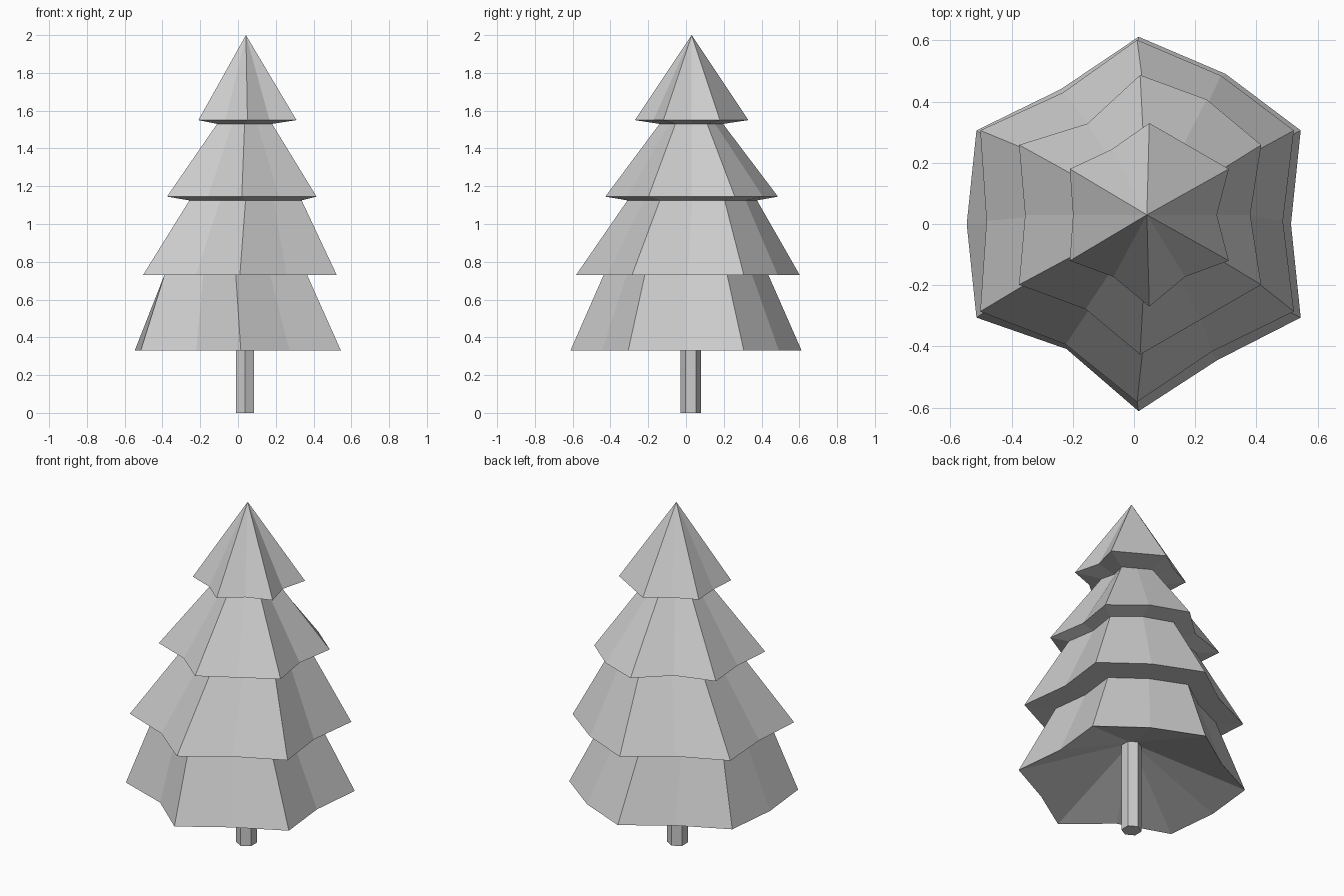
import bpy, bmesh
from math import cos, sin, pi

if "Cube" in bpy.data.objects:
    bpy.data.objects.remove(bpy.data.objects["Cube"])


def make_object(name, bm):
    bmesh.ops.recalc_face_normals(bm, faces=bm.faces)
    mesh = bpy.data.meshes.new(name)
    bm.to_mesh(mesh)
    bm.free()
    obj = bpy.data.objects.new(name, mesh)
    bpy.context.collection.objects.link(obj)
    return obj


def ring(bm, cx, cy, z, radius, mids):
    """Hexagon with corners on +-y; each side's midpoint is pushed in or out."""
    verts = []
    for i in range(12):
        a = i * pi / 6
        r = radius if i % 2 else radius * cos(pi / 6) * mids[i // 2]
        verts.append(bm.verts.new((cx + r * cos(a), cy + r * sin(a), z)))
    return verts


def bridge(bm, a, b):
    for i in range(len(a)):
        j = (i + 1) % len(a)
        bm.faces.new((a[i], a[j], b[j], b[i]))


# Skirts, bottom to top: rim (cx, cy, z, radius),
# inner edge under the rim (cx, cy, z, radius), side midpoint factors (E, NE, NW, W, SW, SE)
tiers = [
    ((0.015, 0.0, 0.33, 0.612), (0.04, 0.025, 0.52, 0.05),
     (0.94, 1.07, 0.96, 1.06, 0.89, 0.97)),
    ((0.01, 0.01, 0.73, 0.592), (-0.012, 0.0, 0.735, 0.434),
     (0.93, 1.07, 0.945, 0.96, 0.91, 0.96)),
    ((0.02, 0.03, 1.145, 0.457), (0.04, 0.033, 1.125, 0.343),
     (0.91, 1.10, 0.87, 0.95, 0.90, 1.0)),
    ((0.05, 0.03, 1.55, 0.30), (0.035, 0.028, 1.53, 0.168),
     (0.85, 1.0, 0.95, 0.96, 0.90, 0.90)),
]

# Foliage: one continuous stepped skin closing at the tip
bm = bmesh.new()
previous = None
for rim, inner, mids in tiers:
    under = ring(bm, *inner, mids)
    if previous:
        bridge(bm, previous, under)
    else:
        bm.faces.new(under)
    previous = ring(bm, *rim, mids)
    bridge(bm, under, previous)
tip = bm.verts.new((0.042, 0.03, 2.0))
for i in range(12):
    bm.faces.new((previous[i], previous[(i + 1) % 12], tip))
make_object("foliage", bm)

# Trunk: six-sided post
bm = bmesh.new()
lower, upper = (
    [bm.verts.new((0.038 + 0.055 * cos(pi / 6 + k * pi / 3),
                   0.025 + 0.055 * sin(pi / 6 + k * pi / 3), z)) for k in range(6)]
    for z in (0.0, 0.53))
bridge(bm, lower, upper)
bm.faces.new(lower)
bm.faces.new(upper)
make_object("trunk", bm)
